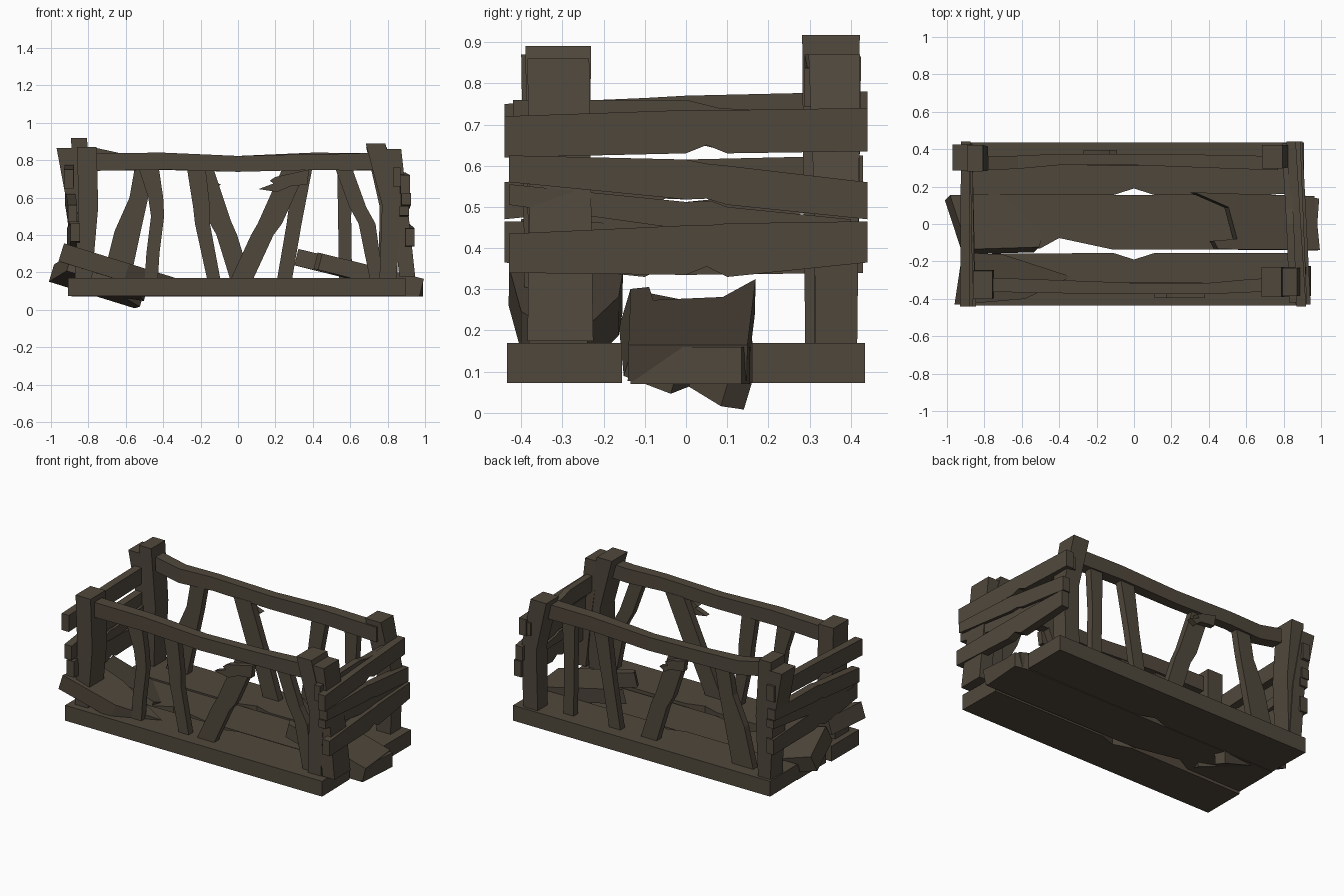
import bpy
import bmesh
from mathutils import Vector

wood = bpy.data.materials.new("dark_weathered_wood")
wood.diffuse_color = (0.080, 0.064, 0.045, 1)
X, Y, Z = (1, 0, 0), (0, 1, 0), (0, 0, 1)


def make(name, verts, faces):
    me = bpy.data.meshes.new(name)
    me.from_pydata([tuple(v) for v in verts], [], faces)
    me.materials.append(wood)
    ob = bpy.data.objects.new(name, me)
    bpy.context.collection.objects.link(ob)
    bm = bmesh.new()
    bm.from_mesh(me)
    bmesh.ops.recalc_face_normals(bm, faces=bm.faces)
    bm.to_mesh(me)
    bm.free()


def beam(name, stations, wide, thin, s=1):
    """Loft a rectangle along stations (x, y, z, width, thickness); s=-1 turns it half round z."""
    W, T = Vector(wide), Vector(thin)
    verts, faces = [], []
    for x, y, z, w, t in stations:
        p = Vector((x * s, y * s, z))
        verts += [p + W * w / 2 * a + T * t / 2 * b
                  for a, b in ((-1, -1), (1, -1), (1, 1), (-1, 1))]
    n = len(stations)
    for i in range(n - 1):
        for k in range(4):
            j = (k + 1) % 4
            faces.append((4 * i + k, 4 * i + j, 4 * i + 4 + j, 4 * i + 4 + k))
    faces += [(3, 2, 1, 0), tuple(range(4 * n - 4, 4 * n))]
    make(name, verts, faces)


def slab(name, outline, origin, u, v, t):
    """Extrude a flat outline given in u, v coordinates by -t along its normal."""
    o, u, v = Vector(origin), Vector(u).normalized(), Vector(v).normalized()
    nrm = u.cross(v).normalized()
    n = len(outline)
    top = [o + u * a + v * b for a, b in outline]
    verts = top + [p - nrm * t for p in top]
    faces = [tuple(range(n)), tuple(range(2 * n - 1, n - 1, -1))]
    faces += [(i, n + i, n + (i + 1) % n, (i + 1) % n) for i in range(n)]
    make(name, verts, faces)


# Crooked slats per side as (x, z, width), back ones given half-turned
slats = {
    "front": [
        [(-.465, .14, .07), (-.455, .3, .07), (-.43, .5, .07), (-.44, .6, .08), (-.48, .77, .11)],
        [(-.125, .14, .07), (-.19, .46, .08), (-.195, .55, .09), (-.225, .77, .10)],
        [(.01, .14, .12), (.13, .40, .12), (.17, .46, .13), (.30, .75, .13)],
        [(.745, .14, .07), (.69, .46, .09), (.64, .55, .09), (.56, .77, .09)]],
    "back": [
        [(-.575, .14, .07), (-.57, .5, .07), (-.575, .77, .09)],
        [(-.245, .14, .08), (-.30, .46, .08), (-.35, .77, .10)],
        [(-.02, .14, .11), (.06, .40, .11), (.10, .48, .12), (.19, .75, .12)],
        [(.655, .14, .15), (.59, .42, .14), (.53, .60, .10), (.50, .77, .10)]],
}
splinters = {
    "front": [(.11, .645), (.21, .63), (.28, .66), (.37, .67), (.38, .75), (.2, .71), (.17, .69), (.19, .675)],
    "back": [(.09, .67), (.13, .645), (.16, .67), (.26, .68), (.27, .75), (.18, .73), (.13, .71), (.15, .69)],
}

for s, side in ((1, "front"), (-1, "back")):
    # outer floor plank with a chipped inner edge
    edge = [(-.91, -.435), (.895, -.435), (.89, -.155), (.11, -.155), (0, -.19),
            (-.11, -.155), (-.91, -.16)]
    slab(side + "_floor_plank", [(a * s, b * s) for a, b in edge], (0, 0, .17), X, Y, .097)

    # wavy top rail, raised at one end on the back
    end = .80 if s == 1 else .825
    beam(side + "_rail", [(-.77, -.325, .79, .095, .075), (-.4, -.335, .795, .09, .07),
                          (0, -.345, .78, .085, .06), (.4, -.345, .79, .085, .06),
                          (.62, -.33, .79, .09, .07), (.78, -.325, end, .09, .075)], Z, Y, s)
    for i, pts in enumerate(slats[side]):
        beam(f"{side}_slat_{i + 1}", [(x, -.335, z, w, .045) for x, z, w in pts], X, Y, s)
    # torn splinter hanging under the rail
    slab(side + "_rail_splinter", [(a * s, b) for a, b in splinters[side]],
         (0, -.36 * s, 0), X, Z, .035 * -s)

# Middle floor plank with a wavy front edge, and the broken pieces lying on it
slab("middle_floor_plank", [(-.89, -.135), (-.5, -.13), (-.4, -.075), (-.12, -.135), (.97, -.135),
                            (.99, .135), (.9, .155), (-.89, .155)],
     (0, 0, .16), X, Y, .09)
slab("left_broken_floor_piece", [(0, 0), (.40, 0), (.44, .07), (.47, .12), (.38, .17), (.49, .25),
                                 (.48, .31), (0, .31)],
     (-.888, -.135, .30), (1, .03, -.31), (-.33, 1, -.2), .10)
slab("right_broken_floor_piece", [(0, -.14), (0, .15), (-.66, .17), (-.48, .09), (-.45, -.08),
                                  (-.58, -.09), (-.56, -.135)],
     (.98, 0, .165), (1, 0, -.25), (-.1, 1, 0), .09)
# Fallen plank resting on the front left corner
slab("front_left_fallen_plank", [(0, 0), (.36, .03), (.60, .15), (.20, .27), (0, .28)],
     (-.93, -.43, .355), (1, 0, -.31), (.15, 1, -.05), .10)

# Corner posts, doubled at two opposite corners
posts = {
    "front_left_post": [(-.83, -.32, .12, .09, .14), (-.80, -.32, .55, .105, .15),
                        (-.808, -.325, .87, .105, .15)],
    "back_right_post": [(.80, .365, .12, .10, .10), (.81, .365, .55, .105, .11),
                        (.74, .36, .87, .11, .125)],
    "front_right_post": [(.80, -.31, .12, .09, .14), (.82, -.31, .56, .10, .15),
                         (.735, -.31, .89, .105, .16)],
    "back_left_post": [(-.84, .35, .12, .09, .12), (-.83, .35, .55, .10, .13),
                       (-.85, .352, .917, .085, .14)],
    "front_right_outer_post": [(.905, -.305, .175, .085, .16), (.87, -.305, .5, .085, .15),
                               (.825, -.31, .86, .095, .15)],
    "back_left_outer_post": [(-.84, .355, .17, .085, .12), (-.86, .355, .5, .085, .13),
                             (-.925, .355, .865, .09, .14)],
}
for name, pts in posts.items():
    beam(name, pts, X, Y)

# End boards: (y, bottom, top) along each board
boards = [
    [(-.44, .62, .72), (0, .63, .735), (.05, .65, .735), (.1, .63, .735), (.44, .635, .74)],
    [(-.43, .56, .625), (0, .518, .615), (.05, .52, .605), (.1, .505, .6), (.44, .47, .56)],
    [(-.43, .505, .555), (0, .445, .512), (.06, .45, .515), (.1, .45, .50), (.4, .455, .47)],
    [(-.43, .34, .435), (0, .335, .455), (.05, .355, .455), (.1, .33, .46), (.44, .365, .465)],
]
right_x = [(.895, .84), (.90, .865), (.89, .855), (.92, .875)]   # x at front and back ends
left_x = [(.905, .90), (.885, .90), (.875, .89), (.87, .89)]
for i, pts in enumerate(boards):
    for side, s, (xf, xb) in (("right", 1, right_x[i]), ("left", -1, left_x[i])):
        st = []
        for y, lo, hi in pts:
            f = (y * s + .44) / .88
            lift = .01 + .05 * f if s < 0 and i == 0 else 0
            st.append(((xf + (xb - xf) * f) * s, y * s, (lo + hi) / 2 + lift, hi - lo, .05))
        beam(f"{side}_end_board_{i + 1}", st, Z, X)

# Extra plank behind the topmost board on the right
beam("right_inner_board", [(.85, -.42, .71, .10, .04), (.835, 0, .71, .10, .04),
                           (.83, .08, .69, .10, .04), (.81, .43, .68, .08, .04)], Z, X)
